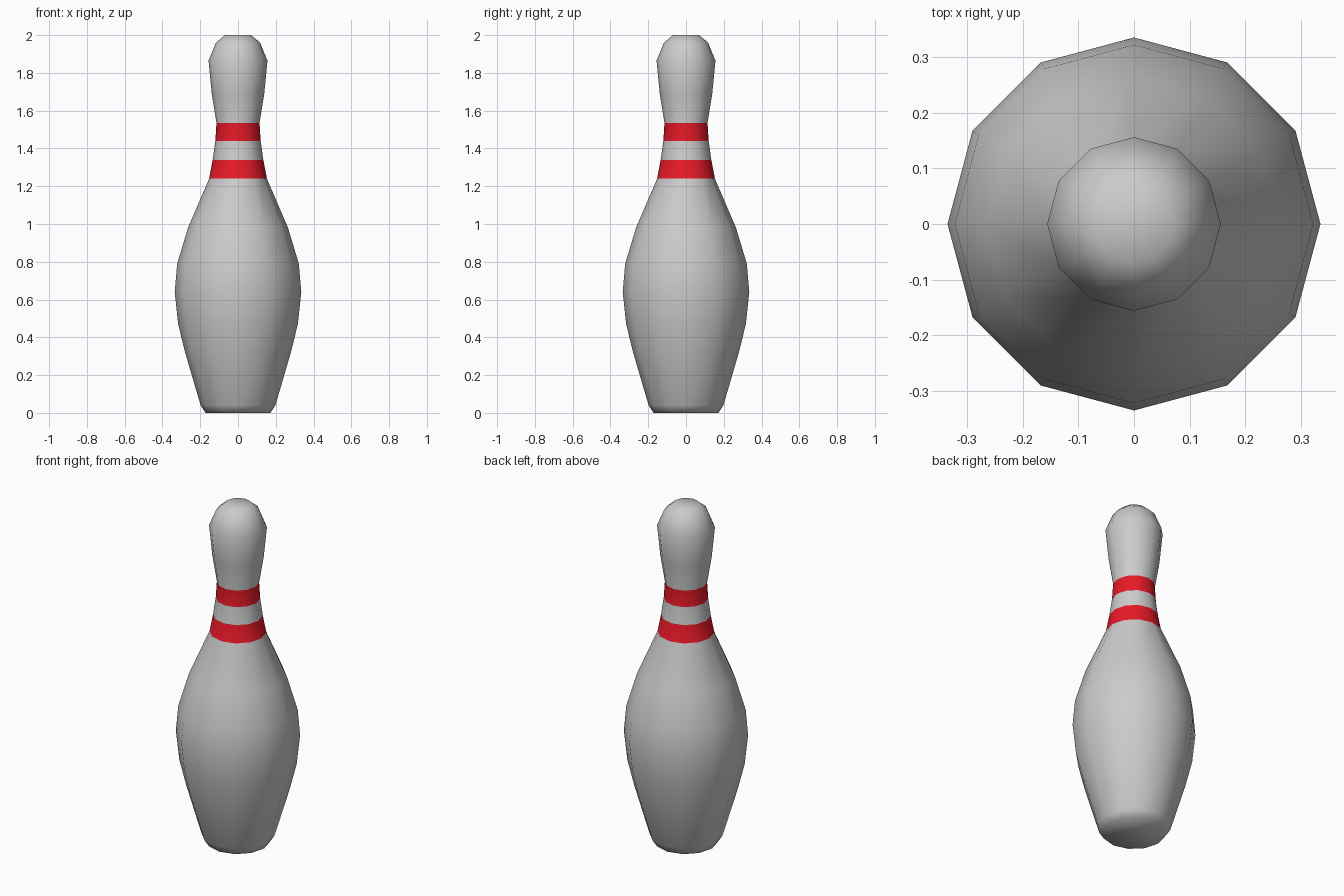
import bpy, bmesh
from math import cos, sin, tau

if "Cube" in bpy.data.objects:
    bpy.data.objects.remove(bpy.data.objects["Cube"])

SIDES = 12

# Lathe profile (radius, height), bottom to top
PROFILE = [(0.172, 0.0), (0.198, 0.04), (0.28, 0.32), (0.317, 0.47), (0.335, 0.64),
           (0.322, 0.79), (0.265, 0.98), (0.153, 1.24), (0.134, 1.34), (0.12, 1.44),
           (0.114, 1.535), (0.139, 1.69), (0.156, 1.865), (0.117, 1.96), (0.07, 2.0)]
STRIPES = (7, 9)  # profile segments painted red

bm = bmesh.new()
rings = [[bm.verts.new((r * cos(tau * i / SIDES), r * sin(tau * i / SIDES), z))
          for i in range(SIDES)] for r, z in PROFILE]

# Side walls, with the two neck stripes
for s, (lo, hi) in enumerate(zip(rings, rings[1:])):
    for i in range(SIDES):
        j = (i + 1) % SIDES
        face = bm.faces.new((lo[i], lo[j], hi[j], hi[i]))
        face.material_index = 1 if s in STRIPES else 0

# Base and crown caps
bm.faces.new(rings[0][::-1])
bm.faces.new(rings[-1])
for face in bm.faces:
    face.smooth = True

mesh = bpy.data.meshes.new("bowling_pin")
bm.to_mesh(mesh)
bm.free()

# Body and stripe colours
for name, colour in (("body_grey", (0.8, 0.8, 0.8, 1)), ("stripe_red", (0.8, 0.01, 0.02, 1))):
    mat = bpy.data.materials.new(name)
    mat.diffuse_color = colour
    mat.use_nodes = True
    mat.node_tree.nodes["Principled BSDF"].inputs["Base Color"].default_value = mat.diffuse_color
    mesh.materials.append(mat)

pin = bpy.data.objects.new("bowling_pin", mesh)
bpy.context.collection.objects.link(pin)
